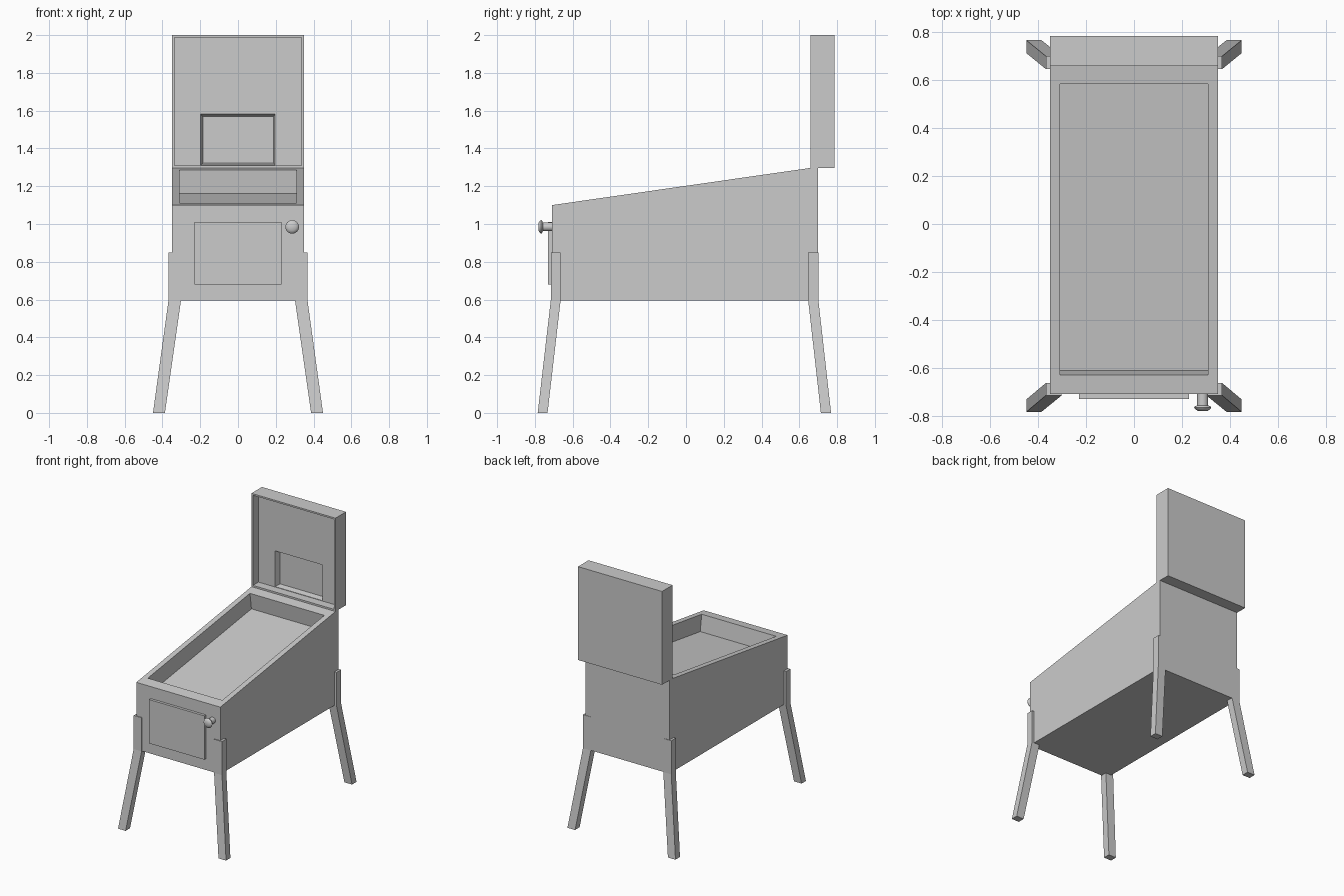
import bpy, bmesh, math
from mathutils import Vector, Matrix

if "Cube" in bpy.data.objects:
    bpy.data.objects.remove(bpy.data.objects["Cube"])


def finish(name, bm):
    bmesh.ops.recalc_face_normals(bm, faces=bm.faces)
    me = bpy.data.meshes.new(name)
    bm.to_mesh(me)
    bm.free()
    ob = bpy.data.objects.new(name, me)
    bpy.context.collection.objects.link(ob)
    return ob


def prism(profile, half):
    """Extrude a (y, z) profile symmetrically across x."""
    bm = bmesh.new()
    face = bm.faces.new([bm.verts.new((-half, y, z)) for y, z in profile])
    new = bmesh.ops.extrude_face_region(bm, geom=[face])["geom"]
    moved = [g for g in new if isinstance(g, bmesh.types.BMVert)]
    bmesh.ops.translate(bm, verts=moved, vec=(2 * half, 0, 0))
    bmesh.ops.recalc_face_normals(bm, faces=bm.faces)
    bm.faces.ensure_lookup_table()
    return bm


def step(bm, face, x0, x1, low, high):
    """Inset a quad and place the inner loop: low/high are its (y, z) edges."""
    bmesh.ops.inset_region(bm, faces=[face], thickness=0.005)
    c = face.calc_center_median()
    for v in face.verts:
        y, z = high if v.co.z > c.z else low
        v.co = Vector((x1 if v.co.x > c.x else x0, y, z))


def facing(bm, direction):
    d = Vector(direction).normalized()
    return max(bm.faces, key=lambda f: (round(f.normal.dot(d), 4), f.calc_area()))


# Cabinet with sloped top and sunken playfield
F, B = (-0.71, 1.10), (0.66, 1.297)
slope = (B[1] - F[1]) / (B[0] - F[0])
down = Vector((slope, -1)).normalized() * 0.125
bm = prism([(-0.71, 0.595), F, B, (0.698, 1.297), (0.698, 0.595)], 0.35)
top = facing(bm, (0, -slope, 1))
rim = [Vector((y, F[1] + slope * (y - F[0]))) for y in (-0.63, 0.585)]
step(bm, top, -0.31, 0.31, rim[0], rim[1])
step(bm, top, -0.31, 0.31, rim[0] + down, rim[1] + down)
finish("cabinet", bm)

# Backbox with framed recess and a tapered display pocket
bm = prism([(0.66, 1.297), (0.66, 2.0), (0.785, 2.0), (0.785, 1.297)], 0.35)
panel = facing(bm, (0, -1, 0))
step(bm, panel, -0.337, 0.337, (0.66, 1.31), (0.66, 1.988))
step(bm, panel, -0.337, 0.337, (0.725, 1.31), (0.725, 1.988))
step(bm, panel, -0.198, 0.196, (0.725, 1.313), (0.725, 1.582))
step(bm, panel, -0.185, 0.187, (0.765, 1.322), (0.765, 1.568))
finish("backbox", bm)

# Coin door panel
finish("coin_door", prism([(-0.73, 0.68), (-0.73, 1.01), (-0.70, 1.01), (-0.70, 0.68)], 0.23))

# Plunger: lathed shaft and knob
bm = bmesh.new()
prof = [(0, -0.782), (0.02, -0.781), (0.031, -0.774), (0.036, -0.767),
        (0.033, -0.762), (0.023, -0.758), (0.023, -0.70)]
pts = [bm.verts.new((r, y, 0)) for r, y in prof]
edges = [bm.edges.new(p) for p in zip(pts, pts[1:])]
bmesh.ops.spin(bm, geom=pts + edges, cent=(0, 0, 0), axis=(0, 1, 0),
               angle=math.tau, steps=24, use_duplicate=False)
bmesh.ops.remove_doubles(bm, verts=bm.verts, dist=1e-5)
bmesh.ops.transform(bm, matrix=Matrix.Translation((0.287, 0, 0.985)), verts=bm.verts)
plunger = finish("plunger", bm)
bpy.context.view_layer.objects.active = plunger
plunger.select_set(True)
bpy.ops.object.shade_smooth_by_angle(angle=math.radians(40))


# Splayed legs: straight bracket section above, tilted section below
def leg(name, side, knee_y, foot_y):
    bm = bmesh.new()
    sections = [((0.387, 0.45), foot_y, 0.0),
                ((0.302, 0.368), knee_y, 0.595),
                ((0.302, 0.368), knee_y, 0.848)]
    rings = [[bm.verts.new((side * xs[i], ys[j], z))
              for i, j in ((0, 0), (1, 0), (1, 1), (0, 1))] for xs, ys, z in sections]
    for a, b in zip(rings, rings[1:]):
        for k in range(4):
            n = (k + 1) % 4
            bm.faces.new((a[k], a[n], b[n], b[k]))
    bm.faces.new(rings[0])
    bm.faces.new(rings[-1])
    finish(name, bm)


for side, label in ((-1, "left"), (1, "right")):
    leg("front_leg_" + label, side, (-0.716, -0.664), (-0.785, -0.733))
    leg("back_leg_" + label, side, (0.647, 0.701), (0.714, 0.768))
